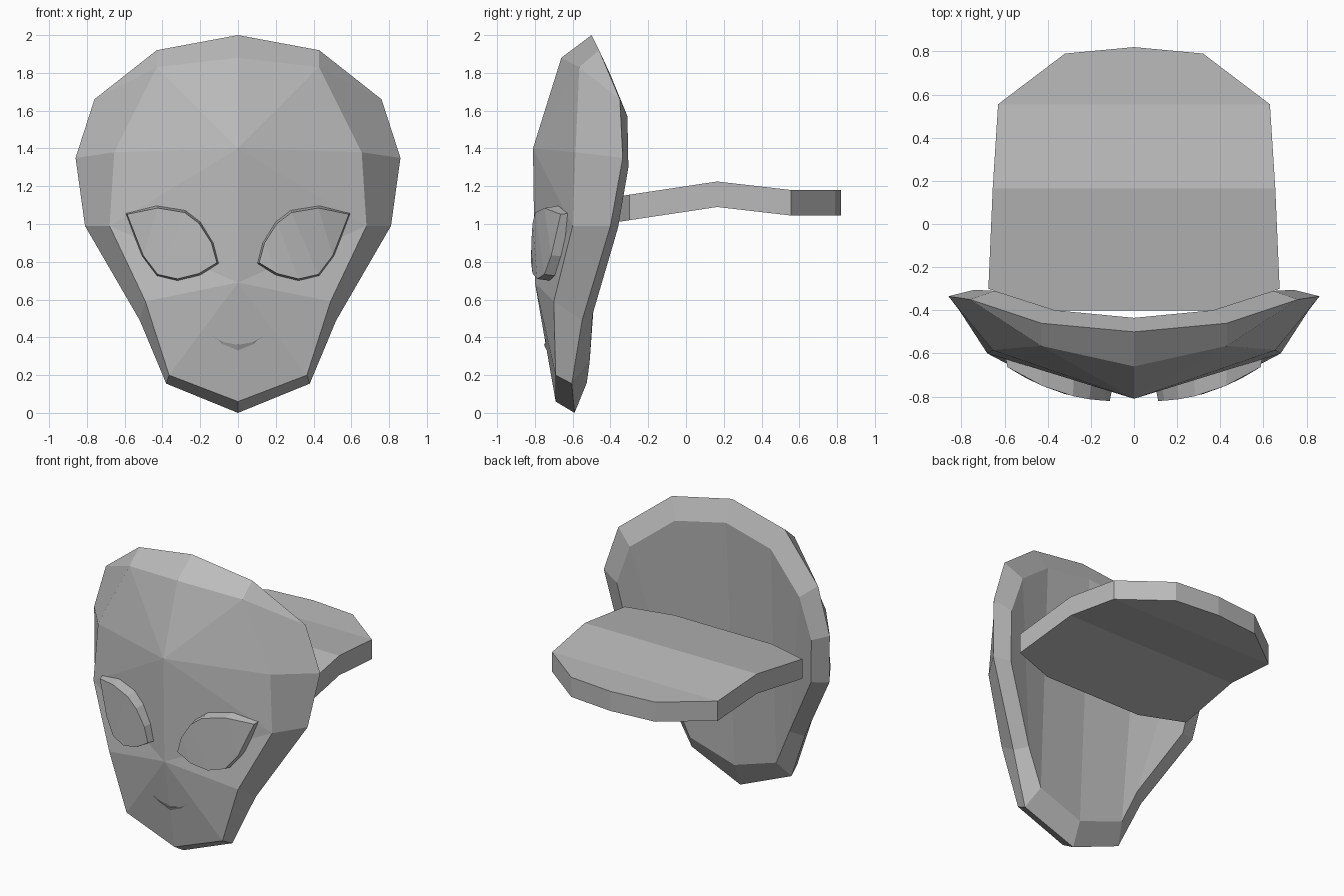
import bpy, bmesh
from mathutils import Vector

cube = bpy.data.objects.get("Cube")
if cube:
    bpy.data.objects.remove(cube)

grey = bpy.data.materials.new("plain grey")
grey.use_nodes = True
grey.diffuse_color = (0.5, 0.5, 0.5, 1)
grey.node_tree.nodes["Principled BSDF"].inputs["Base Color"].default_value = (0.5, 0.5, 0.5, 1)


def build(name, polygons, mirror=True):
    """Weld polygons given as point lists into a flat-shaded object, mirrored over x."""
    bm = bmesh.new()
    for points in polygons:
        bm.faces.new([bm.verts.new(p) for p in points])
    if mirror:
        copy = bmesh.ops.duplicate(bm, geom=bm.verts[:] + bm.edges[:] + bm.faces[:])["geom"]
        for v in copy:
            if isinstance(v, bmesh.types.BMVert):
                v.co.x = -v.co.x
    bmesh.ops.remove_doubles(bm, verts=bm.verts, dist=0.0005)
    bmesh.ops.recalc_face_normals(bm, faces=bm.faces)
    mesh = bpy.data.meshes.new(name)
    bm.to_mesh(mesh)
    bm.free()
    mesh.materials.append(grey)
    obj = bpy.data.objects.new(name, mesh)
    bpy.context.collection.objects.link(obj)
    return obj


def band(a, b, closed=False):
    """Quads joining two matching rows of points."""
    n = len(a)
    return [[a[i], a[(i + 1) % n], b[(i + 1) % n], b[i]] for i in range(n if closed else n - 1)]


def ladder(ring):
    """Fill an even ring with strips between its upper and lower halves."""
    n, half = len(ring), len(ring) // 2
    return [[ring[i], ring[i + 1], ring[n - i - 1], ring[(n - i) % n]] for i in range(1, half - 1)] + [
        [ring[0], ring[1], ring[-1]], [ring[half - 1], ring[half], ring[half + 1]]]


# Mask: half rows from crown to chin for the face edge, widest edge and back rim
face = [(0, -.66, 1.88), (.43, -.565, 1.83), (.43, -.565, 1.83), (.655, -.585, 1.38),
        (.68, -.6, .99), (.49, -.7, .59), (.365, -.69, .2), (0, -.69, .06)]
widest = [(0, -.5, 2), (.43, -.46, 1.92), (.76, -.35, 1.66), (.86, -.335, 1.35),
          (.81, -.4, .99), (.52, -.55, .49), (.38, -.605, .155), (0, -.59, 0)]
rim = [(0, -.435, 1.86), (.365, -.4, 1.79), (.645, -.31, 1.57), (.74, -.305, 1.3),
       (.7, -.36, .98), (.44, -.495, .52), (.33, -.51, .27), (0, -.525, .16)]
brow, nose = (0, -.81, 1.4), (0, -.8, .69)


def skip_degenerate(polys):
    cleaned = [list(dict.fromkeys(p)) for p in polys]
    return [p for p in cleaned if len(p) > 2]


parts = band(face, widest) + band(widest, rim)
parts += [[brow, face[i], face[i + 1]] for i in range(4)]
parts += [[brow, face[4], nose]]
parts += [[nose, face[i], face[i + 1]] for i in range(4, 7)]
# Hollow back in upright strips
parts += [[rim[i], rim[i + 1], rim[6 - i], rim[7 - i]] for i in range(3)]
build("mask", skip_degenerate(parts))

# Eyes: raised almond lenses with sloping sides
outline = [(.1, .79), (.13, .9), (.2, 1.01), (.28, 1.07), (.43, 1.095), (.6, 1.06),
           (.51, .83), (.43, .725), (.32, .7), (.2, .73)]


def eye_ring(scale, depth):
    cx, cz = .34, .89
    ring = []
    for x, z in outline:
        x, z = cx + (x - cx) * scale, cz + (z - cz) * scale
        ring.append((x, -.82 + .66 * (x - .1) ** 2 + depth, z))
    return ring


lens, base = eye_ring(.95, 0), eye_ring(1.02, .09)
build("eyes", ladder(lens) + band(lens, base, True) + ladder(base))

# Mouth: thin crescent ledge lying on the chin
upper = [(0, .36), (.08, .375), (.16, .42)]
lower = [(0, .33), (.09, .35), (.16, .41)]


def on_chin(points, out):
    return [(x, -.8 + (.69 - z) * .175 + x * .13 - out, z) for x, z in points]


build("mouth", band(on_chin(upper, 0), on_chin(upper, .009)) +
      band(on_chin(upper, .009), on_chin(lower, 0)))

# Back plate: bent slab, stations of half width, depth and top height
top = [(.37, -.4, 1.14), (.675, -.3, 1.155), (.655, .165, 1.225),
       (.63, .555, 1.18), (.32, .79, 1.18), (0, .82, 1.18)]
drop = Vector((0, 0, -.135))
bottom = [tuple(Vector(p) + drop) for p in top]
middle_top = [(0, y, z) for x, y, z in top]
middle_bottom = [(0, y, z) for x, y, z in bottom]
slab = band(top, bottom) + band(top, middle_top) + band(bottom, middle_bottom)
slab += [[top[0], middle_top[0], middle_bottom[0], bottom[0]]]
build("back_plate", skip_degenerate(slab))
